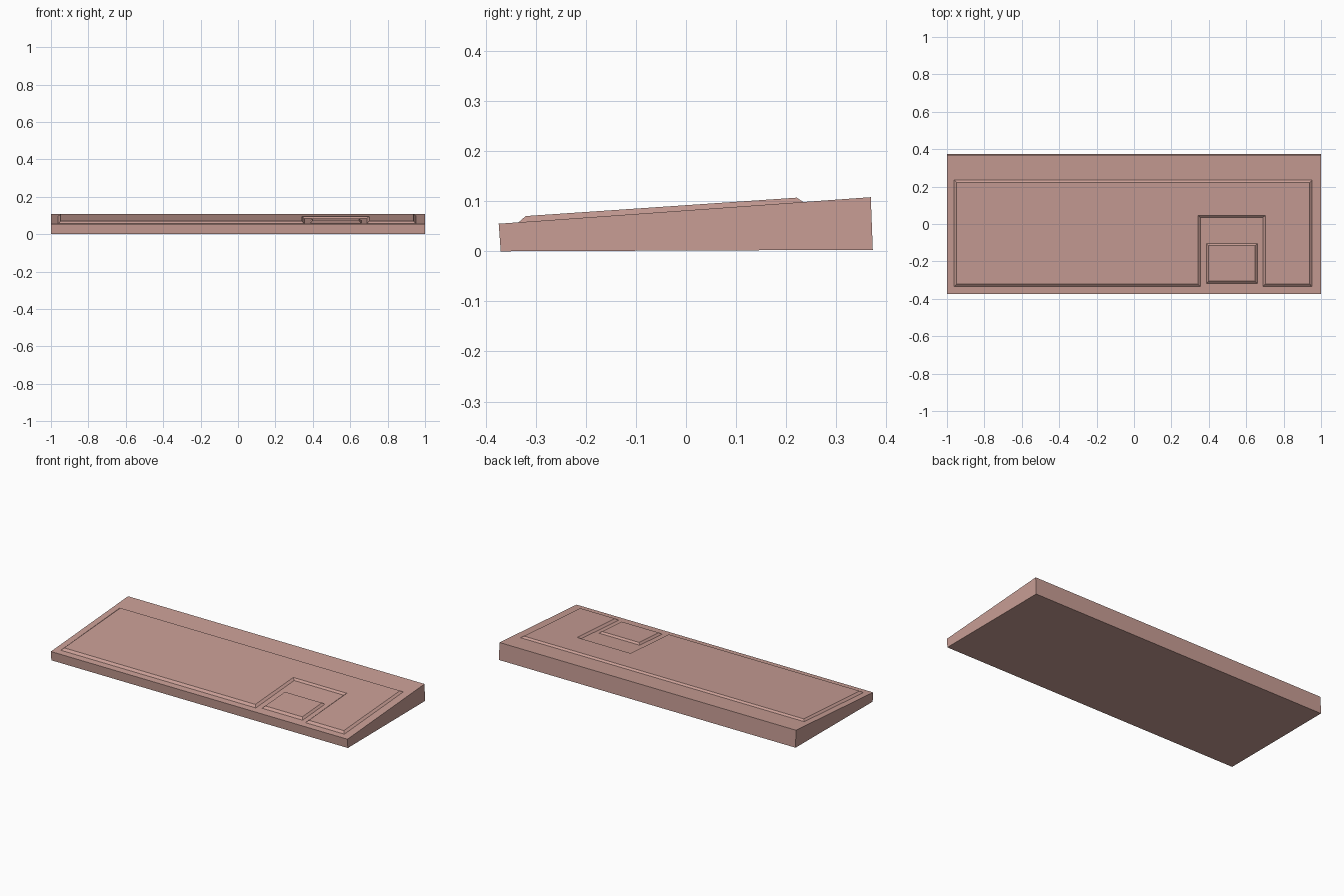
import bpy, bmesh

if "Cube" in bpy.data.objects:
    bpy.data.objects.remove(bpy.data.objects["Cube"])

mat = bpy.data.materials.new("dusty_pink")
mat.diffuse_color = (0.58, 0.34, 0.30, 1)
mat.use_nodes = True
mat.node_tree.nodes["Principled BSDF"].inputs["Base Color"].default_value = mat.diffuse_color


def deck(y):
    # height of the sloping top of the case
    return 0.055 + (y + 0.374) * (0.108 - 0.055) / (0.369 + 0.374)


def loft(name, lower, upper):
    # closed solid between two matching outlines
    bm = bmesh.new()
    a = [bm.verts.new(p) for p in lower]
    b = [bm.verts.new(p) for p in upper]
    n = len(a)
    bm.faces.new(a[::-1])
    bm.faces.new(b)
    for i in range(n):
        j = (i + 1) % n
        bm.faces.new((a[i], a[j], b[j], b[i]))
    bmesh.ops.recalc_face_normals(bm, faces=bm.faces)
    me = bpy.data.meshes.new(name)
    bm.to_mesh(me)
    bm.free()
    me.materials.append(mat)
    ob = bpy.data.objects.new(name, me)
    bpy.context.collection.objects.link(ob)
    return ob


def raised(name, foot, top):
    # bevel-edged pad lying on the sloping deck
    loft(name,
         [(x, y, deck(y) - 0.0005) for x, y in foot],
         [(x, y, deck(y) + 0.0115 - 0.0035 * (y + 0.32)) for x, y in top])


# wedge-shaped case
side = [(-0.370, 0.0), (0.373, 0.003), (0.369, 0.108), (-0.374, 0.055)]
loft("wedge_case", [(-1, y, z) for y, z in side], [(1, y, z) for y, z in side])

# large key pad with a notch in its front edge
raised("main_key_pad",
       [(-0.962, -0.335), (0.355, -0.335), (0.355, 0.034), (0.688, 0.034),
        (0.688, -0.335), (0.952, -0.335), (0.952, 0.235), (-0.962, 0.235)],
       [(-0.948, -0.320), (0.341, -0.320), (0.341, 0.046), (0.702, 0.046),
        (0.702, -0.320), (0.938, -0.320), (0.938, 0.221), (-0.948, 0.221)])

# small pad inside the notch
raised("small_key_pad",
       [(0.386, -0.320), (0.660, -0.320), (0.660, -0.105), (0.386, -0.105)],
       [(0.398, -0.306), (0.648, -0.306), (0.648, -0.116), (0.398, -0.116)])
